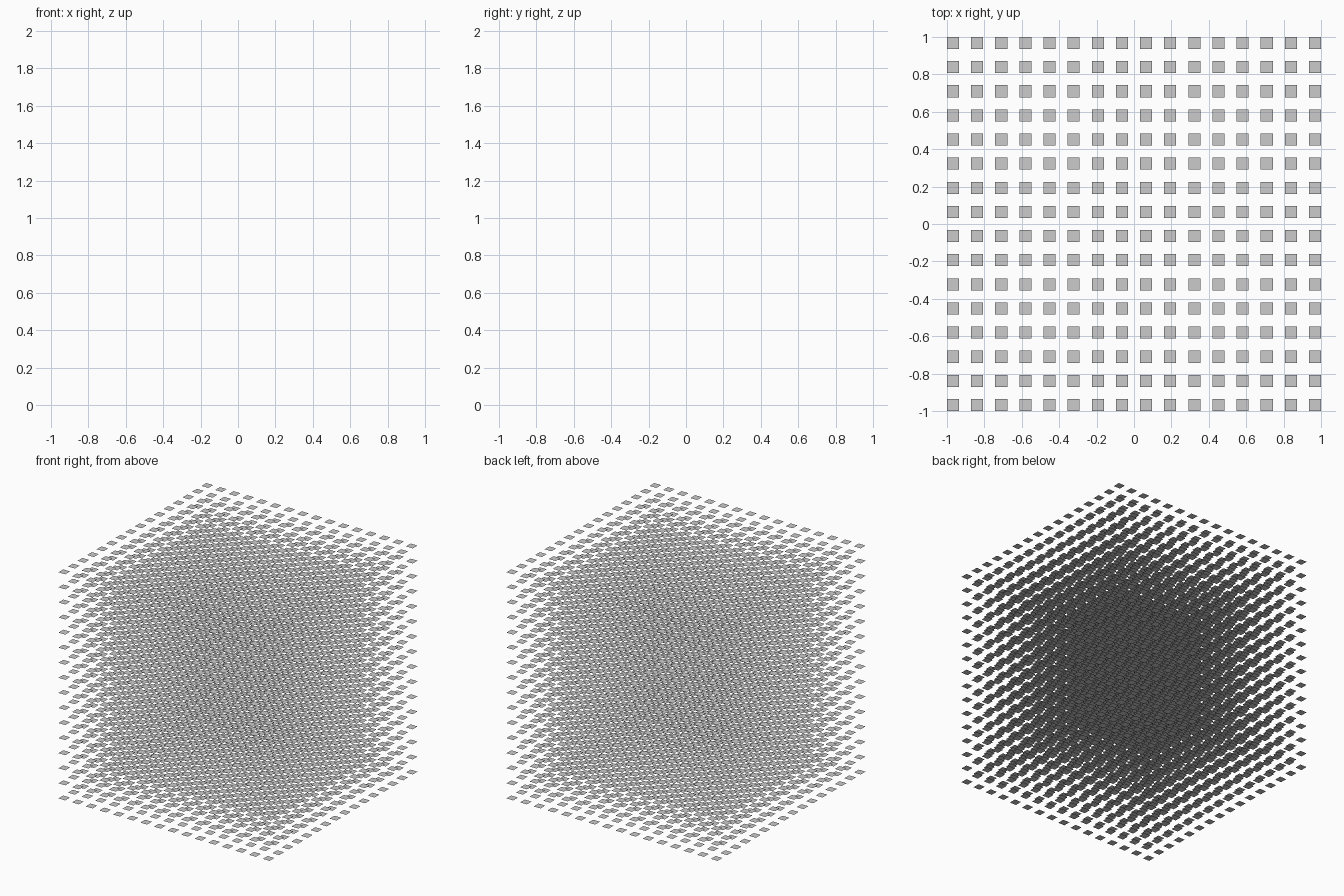
import bpy

if "Cube" in bpy.data.objects:
    bpy.data.objects.remove(bpy.data.objects["Cube"])

COUNT = 16                      # tiles along each axis
SIZE = 2 / (2 * COUNT - 1)      # tile width equals the gap between tiles
STEP = 2 * SIZE

# One flat tile in the lowest front-left corner
start = -1 + SIZE / 2
bpy.ops.mesh.primitive_plane_add(size=SIZE, location=(start, start, 0))
tiles = bpy.context.object
tiles.name = "tile_lattice"

# Repeat it along x, y and z into a cubic lattice
for axis in range(3):
    arr = tiles.modifiers.new("array_" + "xyz"[axis], 'ARRAY')
    arr.fit_type = 'FIXED_COUNT'
    arr.count = COUNT
    arr.use_relative_offset = False
    arr.use_constant_offset = True
    offset = [0.0, 0.0, 0.0]
    offset[axis] = STEP
    arr.constant_offset_displace = offset
